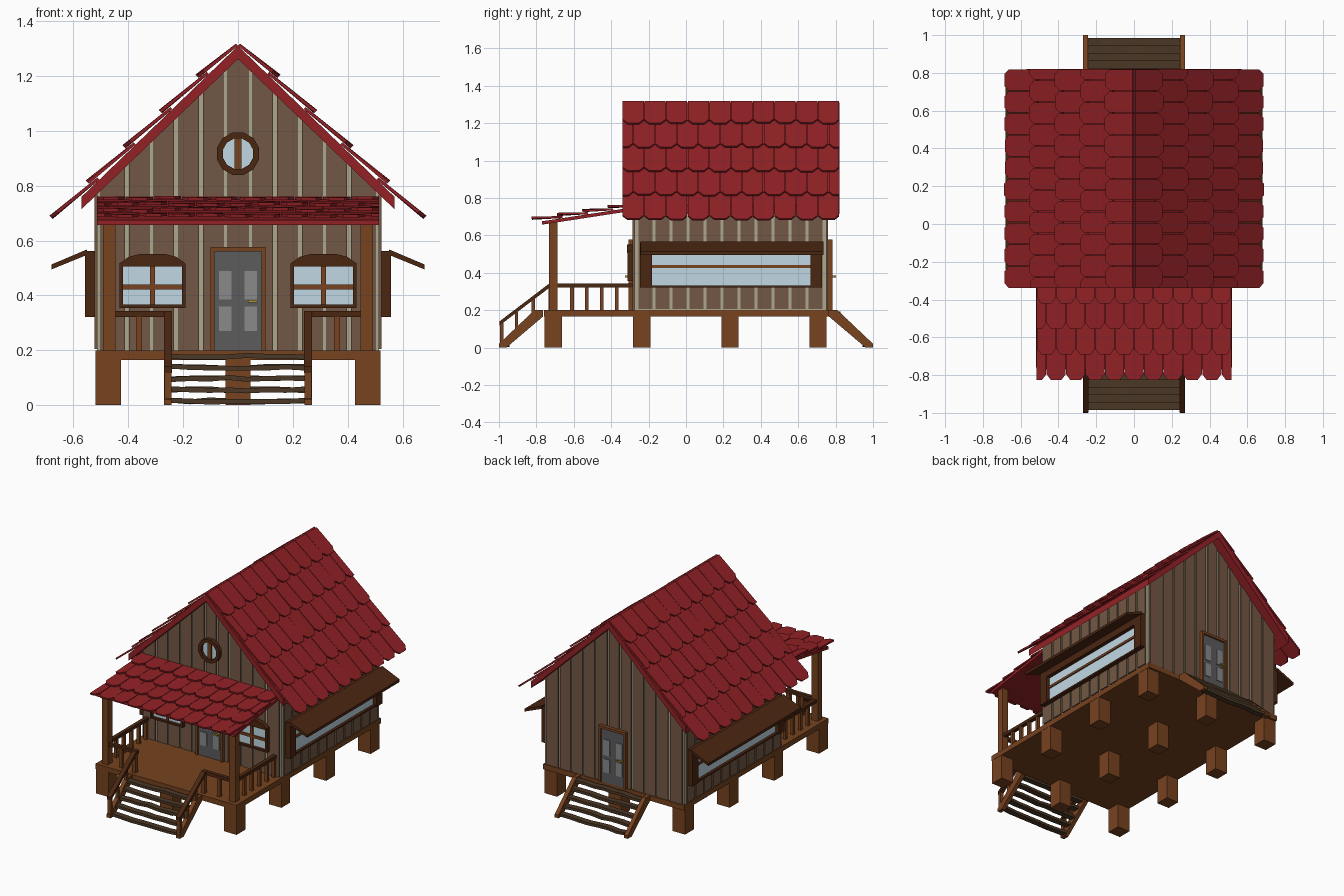
import bpy, bmesh, math, random
from mathutils import Vector

if "Cube" in bpy.data.objects:
    bpy.data.objects.remove(bpy.data.objects["Cube"])

random.seed(4)


def mat(name, r, g, b):
    m = bpy.data.materials.new(name)
    m.diffuse_color = [(c / 255) ** 2.2 for c in (r, g, b)] + [1]
    m.use_nodes = True
    m.node_tree.nodes["Principled BSDF"].inputs["Base Color"].default_value = m.diffuse_color
    return m


RED = mat("roof_red", 145, 38, 42)
BROWN = mat("timber", 118, 68, 36)
DARK = mat("dark_timber", 76, 42, 24)
PLANK = mat("wall_plank", 114, 88, 70)
CREAM = mat("cream", 172, 166, 140)
STEP = mat("weathered_step", 76, 58, 42)
GLASS = mat("glass", 192, 216, 228)
DOOR = mat("door_grey", 92, 92, 94)
PANEL = mat("door_panel", 136, 136, 138)
BRASS = mat("brass", 170, 150, 60)


def solids(name, items, m, mirror=False):
    """items: (face points, extrusion vector) pairs joined in one object."""
    bm = bmesh.new()
    for pts, ext in items:
        a = [bm.verts.new(p) for p in pts]
        b = [bm.verts.new(Vector(p) + Vector(ext)) for p in pts]
        bm.faces.new(a)
        bm.faces.new(b[::-1])
        for i in range(len(a)):
            j = (i + 1) % len(a)
            bm.faces.new((a[i], b[i], b[j], a[j]))
    bmesh.ops.recalc_face_normals(bm, faces=bm.faces)
    me = bpy.data.meshes.new(name)
    bm.to_mesh(me)
    bm.free()
    me.materials.append(m)
    ob = bpy.data.objects.new(name, me)
    bpy.context.collection.objects.link(ob)
    if mirror:
        ob.modifiers.new("mirror", 'MIRROR')
    return ob


def along_y(poly, y0, y1):      # profile in x,z
    return [(x, y0, z) for x, z in poly], (0, y1 - y0, 0)


def along_x(poly, x0, x1):      # profile in y,z
    return [(x0, y, z) for y, z in poly], (x1 - x0, 0, 0)


def bx(x0, x1, y0, y1, z0, z1):
    return along_y([(x0, z0), (x1, z0), (x1, z1), (x0, z1)], y0, y1)


# deck and stilts
solids("deck", [bx(-.52, .52, -.76, .765, .165, .2)], BROWN)
solids("stilts", [bx(x - .046, x + .046, y - .046, y + .046, 0, .166)
                  for x in (-.473, 0, .473) for y in (-.71, -.237, .235, .705)], BROWN)

# wall core, with raised planks leaving cream gaps
SL = .965
solids("wall_core", [along_y([(-.515, .2), (.515, .2), (.515, .773), (0, 1.27), (-.515, .773)], -.275, .75)], CREAM)
gable = []
for k in range(-5, 6):
    a, b = k * .09 - .0375, k * .09 + .0375
    if k == 5: b = .502
    if k == -5: a = -.502
    top = [(x, 1.275 - SL * abs(x)) for x in ((b, 0, a) if k == 0 else (b, a))]
    for y0, y1 in ((-.285, -.27), (.745, .76)):
        gable.append(along_y([(a, .2), (b, .2)] + top, y0, y1))
solids("gable_planks", gable, PLANK)
p = 1.0 / 11
solids("side_planks", [bx(.51, .523, -.262 + p * i + .007, -.262 + p * (i + 1) - .007, .205, .77)
                       for i in range(11)], PLANK, True)


# shingled roofs
def shingles(name, origin, across, down, width, cols, rows, row, start, mirror=False):
    o, A, D = Vector(origin), Vector(across).normalized(), Vector(down).normalized()
    N = A.cross(D)
    if N.z < 0: N = -N
    w, items = width / cols, []
    for r in range(rows):
        v1 = start + row * (r + 1)
        v0 = max(0, v1 - row * 1.2)
        off = 0 if r % 2 else .5
        for c in range(cols + (1 if off == 0 else 0)):
            u = (c + off) * w
            h = .018 + random.uniform(-.003, .004)
            pts = []
            for du, v, z in ((-.485, v0, 0), (-.485, v1 - .03, h * .85), (-.27, v1, h),
                             (.27, v1, h), (.485, v1 - .03, h * .85), (.485, v0, 0)):
                uu = min(width, max(0, u + du * w))
                pts.append(o + A * uu + D * v + N * z)
            items.append((pts, N * .011))
    return solids(name, items, RED, mirror)


solids("roof_slab", [along_y([(0, 1.31), (.57, .76), (.57, .715), (0, 1.262)], -.34, .82)], RED, True)
shingles("roof_shingles", (0, -.34, 1.31), (0, 1, 0), (.57, 0, -.55), 1.16, 10, 5, .185, 0, True)
solids("porch_roof_slab", [along_x([(-.28, .75), (-.77, .675), (-.77, .657), (-.28, .732)], -.515, .515)], RED)
shingles("porch_shingles", (-.515, -.28, .75), (1, 0, 0), (0, -.49, -.075), 1.03, 10, 4, .137, 0)

# porch posts and railing
solids("porch_posts", [bx(.447, .493, -.732, -.687, .2, .668)], BROWN, True)
solids("porch_rails", [bx(.46, .485, -.73, -.28, .322, .343),
                       bx(.245, .47, -.725, -.7, .322, .343)], DARK, True)
solids("balusters", [bx(.463, .483, y - .01, y + .01, .2, .325) for y in (-.61, -.53, -.45, -.37, -.297)]
       + [bx(.35, .372, -.722, -.702, .2, .325)], BROWN, True)
solids("stair_newels", [bx(.243, .268, -.735, -.71, .2, .335), bx(.243, .268, -.995, -.975, 0, .13),
                        bx(.246, .265, -.915, -.897, .07, .19), bx(.246, .265, -.825, -.807, .15, .26)], BROWN, True)
solids("stair_handrail", [along_x([(-.7, .343), (-.73, .343), (-.997, .14), (-.997, .118), (-.73, .32),
                                   (-.7, .32)], .24, .27)], DARK, True)


# front and back stairs
def stairs(label, s):
    prof = [(.765, .2), (.81, .2), (1.0, .02), (1.0, 0), (.96, 0), (.765, .165)]
    solids(label + "_stringers", [along_x([(s * y, z) for y, z in prof], .243, .27)], BROWN, True)
    treads = []
    for i in range(5):
        xs = [-.245 + .07 * k for k in range(8)]
        zs = [.188 - .041 * i + random.uniform(-.004, .004) for _ in xs]
        poly = list(zip(xs, zs)) + [(x, z - .018) for x, z in zip(xs, zs)][::-1]
        y = .785 + .04 * i
        treads.append(along_y(poly, s * y, s * (y + .04)))
    solids(label + "_treads", treads, STEP)


stairs("front_stairs", -1)
stairs("back_stairs", 1)


# doors: s points outward along y, y is the wall face
def door(label, y, s):
    def q(x0, x1, z0, z1, d):
        return bx(x0, x1, y - s * .01, y + s * d, z0, z1)
    solids(label + "_frame", [q(-.1, -.085, .2, .575, .022), q(.085, .1, .2, .575, .022),
                              q(-.1, .1, .56, .577, .022)], BROWN)
    solids(label + "_leaf", [q(-.086, .086, .2, .562, .01)], DOOR)
    solids(label + "_panels", [q(c - .023, c + .023, z0, z1, .015) for c in (-.047, .047)
                               for z0, z1 in ((.27, .36), (.385, .49))], PANEL)
    h = -s
    solids(label + "_handle", [bx(h * .06, h * .072, y, y + s * .04, .374, .384),
                               bx(h * .036, h * .072, y + s * .032, y + s * .042, .375, .384)], BRASS)


door("front_door", -.285, -1)
door("back_door", .76, 1)

# arched front windows
cx = .312
arch = [(cx + .12 * c, .505 + h) for c, h in ((1, 0), (1, .012), (.72, .036), (.35, .047),
                                            (-.35, .047), (-.72, .036), (-1, .012), (-1, 0))]
solids("front_window_frame", [along_y(arch, -.28, -.315), bx(cx - .12, cx - .107, -.28, -.312, .358, .507),
                              bx(cx + .107, cx + .12, -.28, -.312, .358, .507),
                              bx(cx - .12, cx + .12, -.28, -.312, .355, .367)], DARK, True)
solids("front_window_glass", [bx(cx - .11, cx + .11, -.28, -.294, .36, .507)], GLASS, True)
solids("front_window_bars", [bx(cx - .009, cx + .009, -.28, -.304, .36, .507),
                             bx(cx - .11, cx + .11, -.28, -.303, .422, .439)], BROWN, True)


# round gable window
def ring(r, i):
    t = math.tau * (i + .5) / 12
    return r * math.cos(t), .917 + r * math.sin(t)


solids("round_window_frame", [along_y([ring(.08, i), ring(.08, i + 1), ring(.057, i + 1), ring(.057, i)],
                                      -.28, -.31) for i in range(12)], DARK)
solids("round_window_glass", [along_y([ring(.06, i) for i in range(12)], -.28, -.293)], GLASS)
solids("round_window_bar", [bx(-.013, .013, -.28, -.302, .86, .974)], BROWN)

# long side windows with awnings
solids("side_window_frame", [bx(.515, .558, -.245, -.183, .322, .56), bx(.515, .558, .665, .728, .322, .56),
                             bx(.515, .558, -.245, .728, .5, .562), bx(.515, .55, -.245, .728, .322, .333)], DARK, True)
solids("side_window_glass", [bx(.515, .532, -.19, .67, .33, .505)], GLASS, True)
solids("side_window_bar", [bx(.515, .54, -.19, .67, .424, .44)], BROWN, True)
solids("awning", [along_y([(.55, .568), (.68, .513), (.68, .495), (.55, .548)], -.242, .735)], DARK, True)
